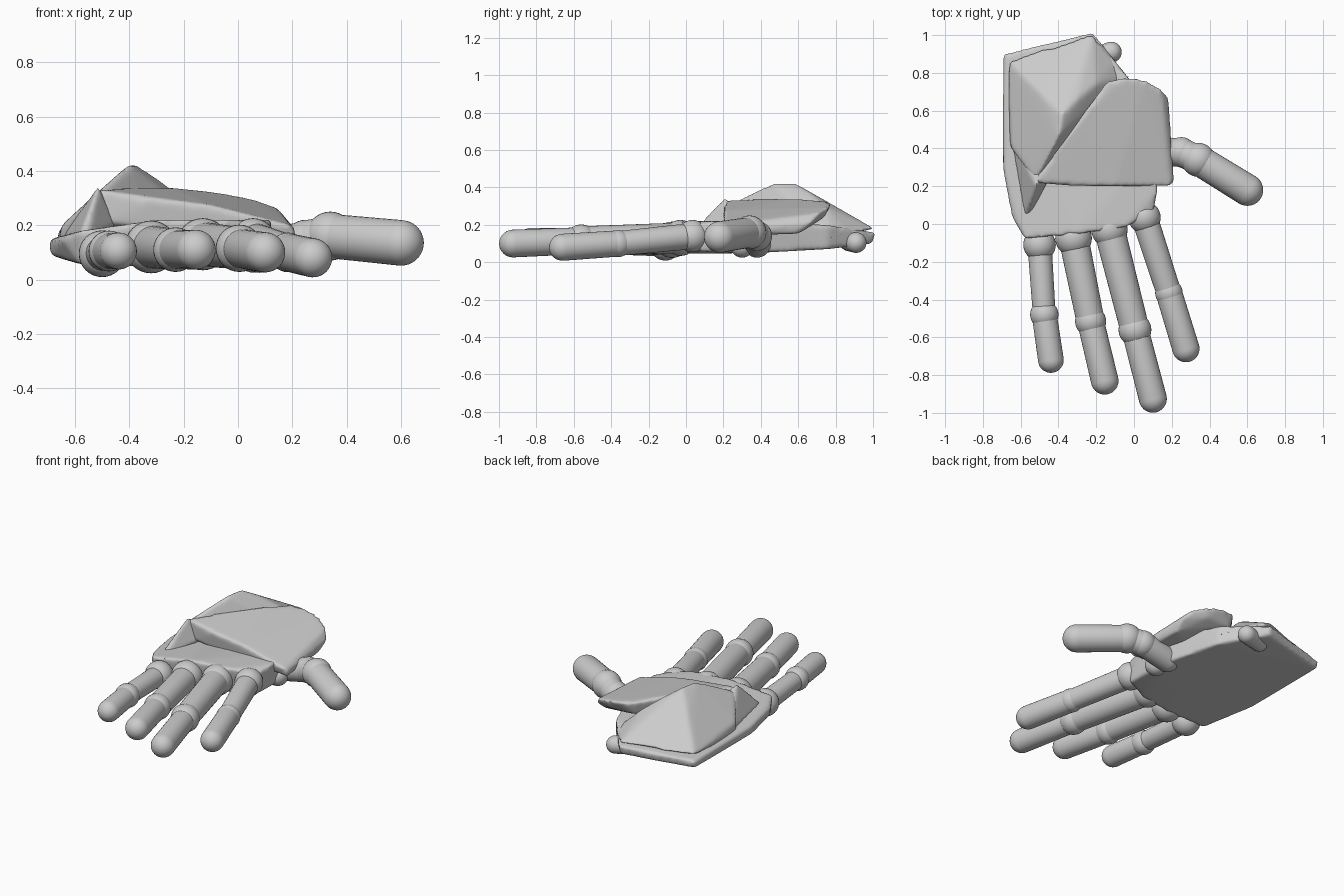
import bpy, bmesh, math
from mathutils import Vector

if "Cube" in bpy.data.objects:
    bpy.data.objects.remove(bpy.data.objects["Cube"])


def finish(name, bm, angle):
    me = bpy.data.meshes.new(name)
    bm.to_mesh(me)
    bm.free()
    ob = bpy.data.objects.new(name, me)
    bpy.context.collection.objects.link(ob)
    bpy.ops.object.select_all(action='DESELECT')
    ob.select_set(True)
    bpy.context.view_layer.objects.active = ob
    if angle:
        bpy.ops.object.shade_smooth_by_angle(angle=math.radians(angle))
    return ob


def capsule(name, p, q, r0, r1, sides=32, steps=8):
    """Round-ended rod from p to q; coincident ends give a ball."""
    p, q = Vector(p), Vector(q)
    d = q - p
    rod = d.length > 1e-5
    rot = (d if rod else Vector((0, 1, 0))).to_track_quat('Z', 'Y')
    prof = []
    for i in range(1, steps + 1):
        a = math.pi / 2 * (1 - i / steps)
        prof.append((r0 * math.cos(a), -r0 * math.sin(a)))
    for i in range(0 if rod else 1, steps):
        a = math.pi / 2 * i / steps
        prof.append((r1 * math.cos(a), d.length + r1 * math.sin(a)))
    bm = bmesh.new()
    rings = [[bm.verts.new(p + rot @ Vector((r * math.cos(2 * math.pi * k / sides),
                                             r * math.sin(2 * math.pi * k / sides), z)))
              for k in range(sides)] for r, z in prof]
    for a, b in zip(rings, rings[1:]):
        for k in range(sides):
            n = (k + 1) % sides
            bm.faces.new((a[k], a[n], b[n], b[k]))
    for ring, z in ((rings[0], -r0), (rings[-1], d.length + r1)):
        tip = bm.verts.new(p + rot @ Vector((0, 0, z)))
        for k in range(sides):
            bm.faces.new((ring[k], ring[(k + 1) % sides], tip))
    bmesh.ops.recalc_face_normals(bm, faces=bm.faces)
    return finish(name, bm, 60)


def shell(name, pts, soften):
    """Solid around the points, softened into a moulded form."""
    bm = bmesh.new()
    for p in pts:
        bm.verts.new(p)
    res = bmesh.ops.convex_hull(bm, input=bm.verts)
    loose = {g for g in res['geom_interior'] + res['geom_unused'] if isinstance(g, bmesh.types.BMVert)}
    bmesh.ops.delete(bm, geom=list(loose), context='VERTS')
    bmesh.ops.recalc_face_normals(bm, faces=bm.faces)
    ob = finish(name, bm, 0)
    m = ob.modifiers.new('remesh', 'REMESH')
    m.mode, m.voxel_size, m.use_smooth_shade = 'VOXEL', .012, True
    s = ob.modifiers.new('soften', 'SMOOTH')
    s.factor, s.iterations = .5, soften
    return ob


# Palm slab
shell('palm', [
    (-.695, .9, .14), (-.22, 1.015, .16), (-.02, .76, .2), (.11, .4, .22), (.125, .18, .22), (.1, .05, .2),
    (-.05, -.02, .22), (-.3, -.055, .22), (-.58, -.08, .18), (-.65, .04, .15), (-.695, .3, .15),
    (-.69, .89, .09), (-.22, 1.0, .1), (-.02, .76, .07), (.1, .4, .05), (.1, .08, .06),
    (-.06, .01, .045), (-.3, -.03, .045), (-.58, -.05, .055), (-.69, .3, .09)], 10)

# Wrist cuff rising to a ridge
shell('wrist_cuff', [
    (-.67, .87, .16), (-.22, 1.01, .18), (-.1, .86, .17), (-.3, .66, .375), (-.4, .46, .425),
    (-.38, .58, .425), (-.53, .23, .31), (-.5, .25, .31), (-.65, .4, .2), (-.66, .42, .12),
    (-.2, .74, .3), (-.3, .4, .15), (-.02, .78, .13), (-.5, .7, .32)], 12)

# Raised plate over the back of the hand
shell('hand_plate', [
    (-.54, .22, .335), (-.3, .2, .295), (-.1, .2, .275), (.195, .2, .2), (.215, .22, .18),
    (.185, .67, .21), (.145, .72, .265), (.06, .765, .295), (-.04, .78, .315), (-.14, .76, .325),
    (-.25, .6, .34), (-.51, .22, .2), (-.1, .21, .18), (.205, .22, .14), (.175, .6, .15),
    (.04, .74, .24), (-.14, .73, .24)], 10)

# Pointed fin on the outer edge
shell('side_fin', [(-.65, .45, .16), (-.63, .43, .09), (-.58, .04, .17), (-.55, .04, .15),
                   (-.515, .2, .345), (-.45, .23, .2), (-.49, .3, .31), (-.5, .4, .12)], 6)

# Fingers: knuckle, joint, tip and their radii
fingers = {
    'little_finger': ((-.5, -.11, .095), (-.475, -.48, .105), (-.44, -.72, .105), .086, .064, .075, .068),
    'ring_finger': ((-.32, -.075, .12), (-.23, -.515, .11), (-.155, -.83, .11), .097, .079, .082, .073),
    'middle_finger': ((-.13, -.03, .13), (.005, -.56, .115), (.1, -.925, .1), .096, .082, .087, .074),
    'index_finger': ((.055, .035, .14), (.185, -.365, .1), (.275, -.66, .08), .086, .07, .073, .072),
    'thumb': ((.25, .38, .14), (.34, .34, .16), (.60, .18, .135), .08, .078, .09, .084),
}
for name, (a, b, c, rk, rs, rj, rt) in fingers.items():
    capsule(name + '_knuckle', a, a, rk, rk)
    capsule(name + '_lower', a, b, rs, rs * .94)
    capsule(name + '_joint', b, b, rj, rj)
    capsule(name + '_tip', b, c, rt * .97, rt)

# Thumb root and wrist knob under the plate
capsule('thumb_root', (.06, .38, .1), (.25, .38, .14), .075, .075)
capsule('thumb_base_ball', (.08, .3, .09), (.08, .3, .09), .065, .065)
capsule('wrist_knob', (-.25, .87, .11), (-.12, .91, .105), .05, .055)
